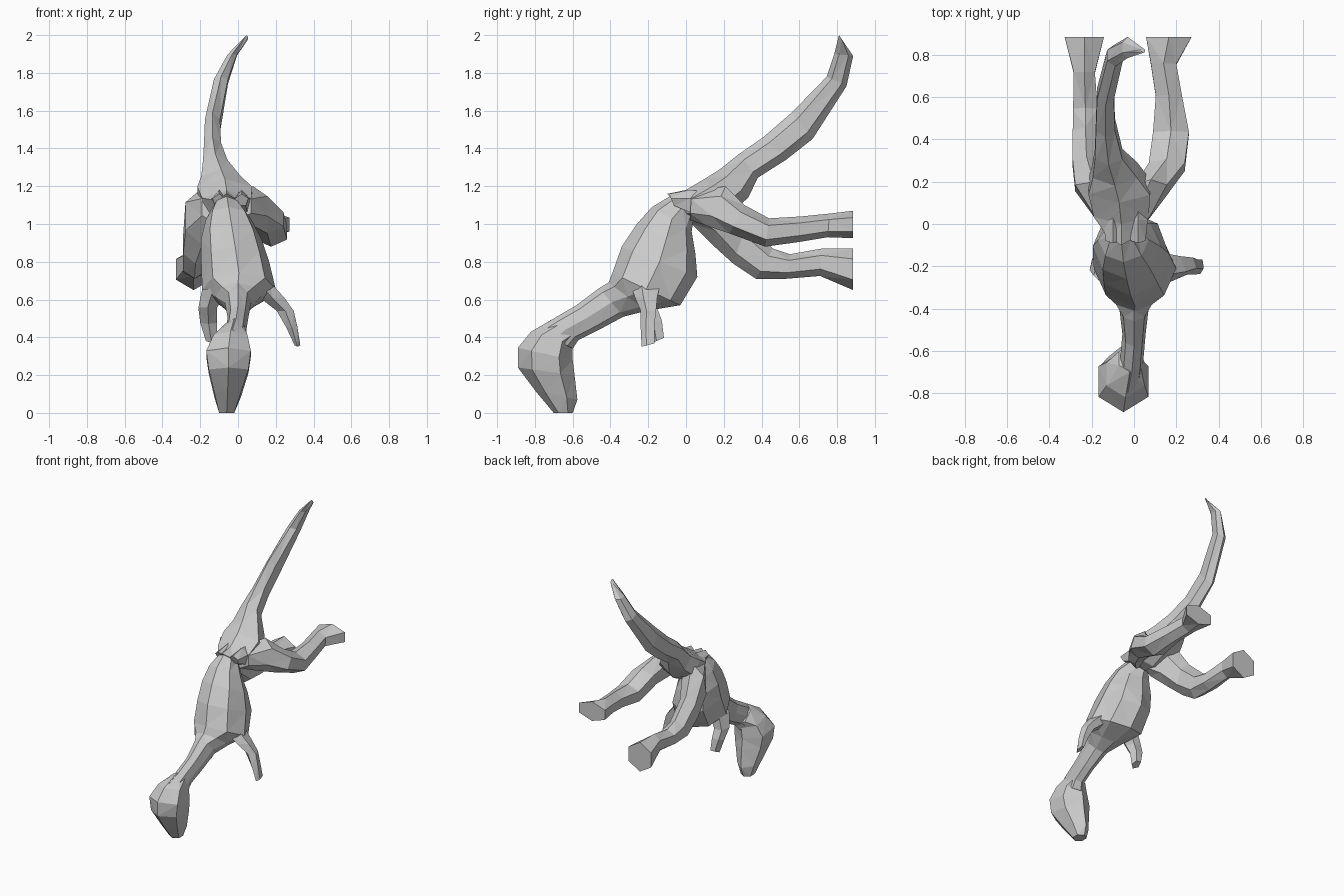
import bpy, bmesh, math
from mathutils import Vector


def loft(name, sections, sides=6):
    """Each section: centre x, half width, upper (y, z), lower (y, z)."""
    bm = bmesh.new()
    rings = []
    widest = max(math.sin(2 * math.pi * i / sides) for i in range(sides))
    for xc, hw, up, low in sections:
        up, low = Vector((0, *up)), Vector((0, *low))
        mid, half = (up + low) / 2, (up - low) / 2
        ring = []
        for i in range(sides):
            a = 2 * math.pi * i / sides
            p = mid + half * math.cos(a)
            ring.append(bm.verts.new((xc + hw * math.sin(a) / widest, p.y, p.z)))
        rings.append(ring)
    for a, b in zip(rings, rings[1:]):
        for i in range(sides):
            j = (i + 1) % sides
            bm.faces.new((a[i], a[j], b[j], b[i]))
    bm.faces.new(rings[0][::-1])
    bm.faces.new(rings[-1])
    bmesh.ops.triangulate(bm, faces=bm.faces[:])
    bmesh.ops.recalc_face_normals(bm, faces=bm.faces[:])
    mesh = bpy.data.meshes.new(name)
    bm.to_mesh(mesh)
    bm.free()
    obj = bpy.data.objects.new(name, mesh)
    bpy.context.collection.objects.link(obj)
    return obj


# Rib cage and neck, from the waist down to the skull
loft("torso_and_neck", [
    (-0.06, 0.07, (-0.08, 1.15), (0.04, 1.03)),
    (-0.05, 0.12, (-0.18, 1.09), (0.03, 0.96)),
    (-0.035, 0.16, (-0.26, 1.00), (0.05, 0.84)),
    (-0.015, 0.18, (-0.34, 0.88), (0.06, 0.72)),
    (0.005, 0.195, (-0.39, 0.74), (-0.03, 0.57)),
    (0.00, 0.12, (-0.41, 0.69), (-0.21, 0.54)),
    (0.00, 0.07, (-0.46, 0.66), (-0.33, 0.51)),
    (0.00, 0.055, (-0.58, 0.57), (-0.46, 0.44)),
    (-0.01, 0.055, (-0.70, 0.50), (-0.57, 0.385)),
    (-0.03, 0.07, (-0.80, 0.44), (-0.60, 0.34)),
], 8)

# Skull and muzzle pointing down
loft("head", [
    (-0.02, 0.05, (-0.70, 0.50), (-0.57, 0.385)),
    (-0.04, 0.09, (-0.82, 0.43), (-0.60, 0.36)),
    (-0.05, 0.118, (-0.89, 0.345), (-0.60, 0.28)),
    (-0.05, 0.105, (-0.89, 0.24), (-0.59, 0.20)),
    (-0.055, 0.07, (-0.80, 0.12), (-0.575, 0.07)),
    (-0.06, 0.04, (-0.70, 0.0), (-0.60, 0.0)),
])

# Pelvis running into the raised tail
loft("pelvis_and_tail", [
    (-0.06, 0.06, (-0.10, 1.16), (0.03, 1.02)),
    (-0.06, 0.13, (0.00, 1.18), (0.13, 1.01)),
    (-0.07, 0.145, (0.10, 1.24), (0.25, 1.07)),
    (-0.09, 0.105, (0.18, 1.29), (0.33, 1.14)),
    (-0.12, 0.065, (0.28, 1.37), (0.38, 1.245)),
    (-0.135, 0.045, (0.41, 1.46), (0.53, 1.34)),
    (-0.135, 0.04, (0.56, 1.59), (0.67, 1.45)),
    (-0.09, 0.037, (0.745, 1.78), (0.85, 1.73)),
    (-0.03, 0.025, (0.785, 1.90), (0.885, 1.89)),
    (0.045, 0.008, (0.81, 2.0), (0.83, 1.97)),
])

# Hind legs kicked back, with flared feet
loft("right_hind_leg", [
    (0.00, 0.07, (0.03, 1.17), (0.02, 1.02)),
    (0.08, 0.075, (0.21, 1.20), (0.11, 0.99)),
    (0.155, 0.085, (0.31, 1.10), (0.23, 0.95)),
    (0.175, 0.085, (0.44, 1.03), (0.42, 0.88)),
    (0.165, 0.062, (0.61, 1.04), (0.60, 0.905)),
    (0.14, 0.06, (0.76, 1.055), (0.75, 0.93)),
    (0.165, 0.108, (0.885, 1.07), (0.885, 0.925)),
])
loft("left_hind_leg", [
    (-0.12, 0.07, (0.05, 1.18), (0.03, 1.00)),
    (-0.19, 0.088, (0.20, 1.19), (0.14, 0.89)),
    (-0.225, 0.065, (0.32, 1.00), (0.25, 0.79)),
    (-0.23, 0.06, (0.46, 0.87), (0.37, 0.71)),
    (-0.23, 0.058, (0.55, 0.84), (0.53, 0.71)),
    (-0.235, 0.05, (0.72, 0.87), (0.71, 0.725)),
    (-0.235, 0.093, (0.885, 0.87), (0.885, 0.65)),
])

# Small forelimbs hanging from the chest
loft("right_forelimb", [
    (0.10, 0.07, (-0.30, 0.70), (-0.12, 0.68)),
    (0.18, 0.065, (-0.27, 0.61), (-0.14, 0.61)),
    (0.25, 0.045, (-0.24, 0.54), (-0.15, 0.54)),
    (0.285, 0.03, (-0.24, 0.45), (-0.16, 0.46)),
    (0.315, 0.015, (-0.235, 0.35), (-0.16, 0.37)),
], 5)
loft("left_forelimb", [
    (-0.13, 0.06, (-0.30, 0.66), (-0.14, 0.64)),
    (-0.16, 0.05, (-0.26, 0.56), (-0.14, 0.55)),
    (-0.155, 0.045, (-0.20, 0.47), (-0.12, 0.49)),
    (-0.14, 0.03, (-0.18, 0.37), (-0.11, 0.40)),
], 5)

# Hip knobs above the waist
for name, x in (("left_hip_knob", -0.10), ("right_hip_knob", 0.02)):
    loft(name, [
        (x, 0.035, (-0.09, 1.16), (-0.06, 1.09)),
        (x, 0.045, (0.02, 1.18), (0.02, 1.05)),
        (x, 0.03, (0.11, 1.17), (0.10, 1.07)),
    ], 5)
